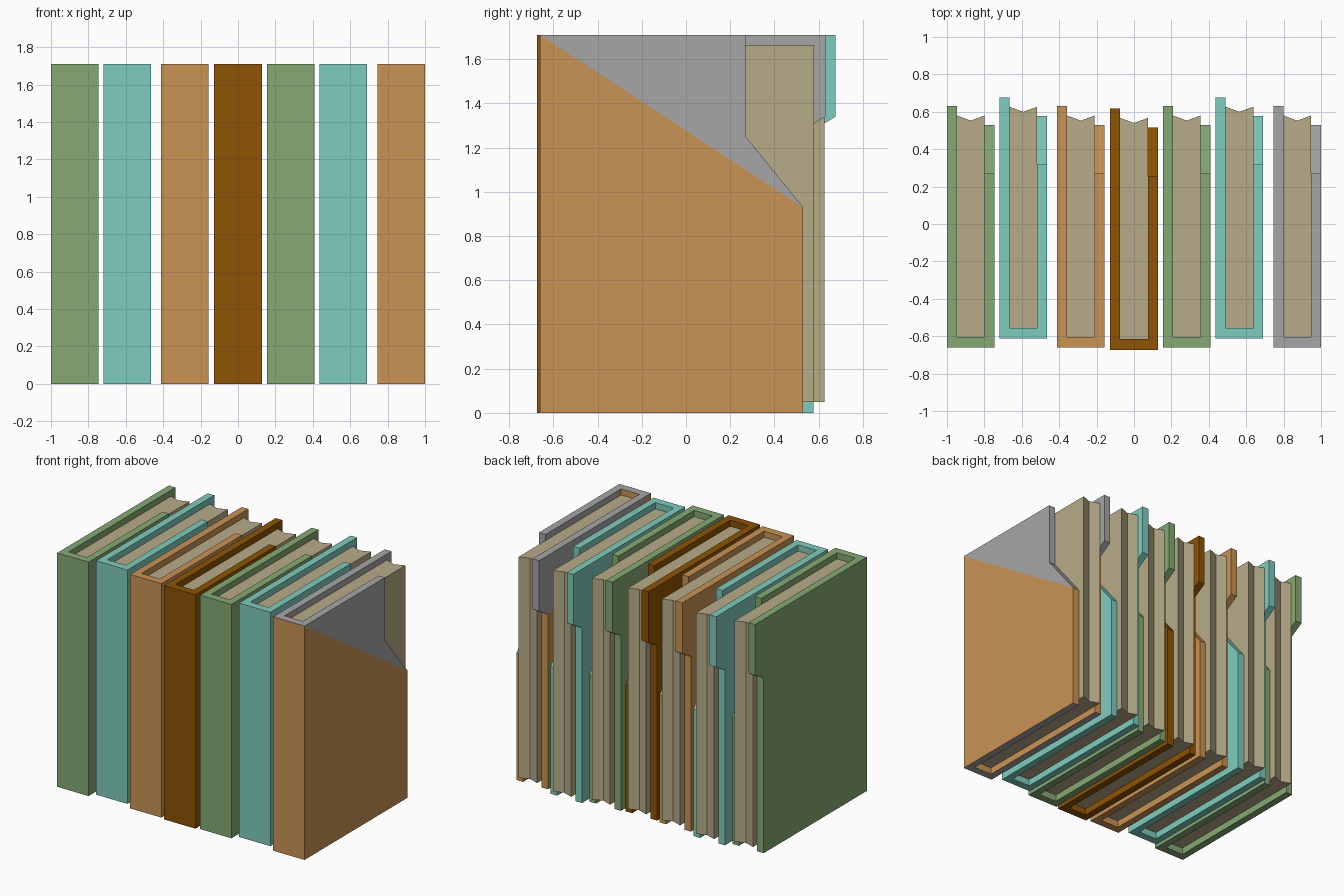
import bpy, bmesh

if "Cube" in bpy.data.objects:
    bpy.data.objects.remove(bpy.data.objects["Cube"])

H, T = 1.71, 0.053           # height, board thickness
FRONT, INNER = -0.66, -0.603


def material(name, rgb):
    m = bpy.data.materials.new(name)
    m.diffuse_color = [(c / 255) ** 2.2 for c in rgb] + [1]
    m.use_nodes = True
    m.node_tree.nodes["Principled BSDF"].inputs["Base Color"].default_value = m.diffuse_color
    return m


green = material("green", (133, 168, 116))
teal = material("teal", (126, 203, 188))
orange = material("orange", (200, 146, 86))
brown = material("brown", (140, 84, 12))
grey = material("grey", (165, 165, 165))
paper = material("paper", (182, 170, 135))

# back edges of the two boards as (y, z), bottom to top
LEFT = [(0.53, 0), (0.53, 1.28), (0.63, 1.34), (0.63, H)]
RIGHT = [(0.53, 0), (0.53, 0.93), (0.27, 1.25), (0.27, H)]


def mesh_object(name, faces, mats, loc):
    """Build an object from (points, material index) faces, welding corners."""
    bm = bmesh.new()
    for pts, mi in faces:
        bm.faces.new([bm.verts.new(p) for p in pts]).material_index = mi
    bmesh.ops.remove_doubles(bm, verts=bm.verts, dist=1e-4)
    bmesh.ops.recalc_face_normals(bm, faces=bm.faces)
    me = bpy.data.meshes.new(name)
    bm.to_mesh(me)
    bm.free()
    for m in mats:
        me.materials.append(m)
    ob = bpy.data.objects.new(name, me)
    ob.location = loc
    bpy.context.collection.objects.link(ob)


def cover(name, w, main, upper, loc):
    a, b = w / 2, w / 2 - T
    faces = []
    for chain, s in ((LEFT, -1), (RIGHT, 1)):
        # outer and inner side, each split from the top front corner
        for x, yf in ((a * s, FRONT), (b * s, INNER)):
            c = [(x, y, z) for y, z in chain]
            bot, top = (x, yf, 0), (x, yf, H)
            faces += [([bot, c[0], c[1], top], 0), ([top, c[1], c[2], c[3]], 1)]
        # back edge strips
        for i, ((y0, z0), (y1, z1)) in enumerate(zip(chain, chain[1:])):
            faces.append(([(a * s, y0, z0), (a * s, y1, z1),
                           (b * s, y1, z1), (b * s, y0, z0)], min(i, 1)))
    # spine, outside and inside
    for x, y in ((a, FRONT), (b, INNER)):
        faces.append(([(-x, y, 0), (x, y, 0), (x, y, H), (-x, y, H)], 0))
    # U-shaped rims
    for z, k in ((0, 0), (H, 3)):
        yl, yr = LEFT[k][0], RIGHT[k][0]
        u = [(-a, FRONT), (a, FRONT), (a, yr), (b, yr), (b, INNER),
             (-b, INNER), (-b, yl), (-a, yl)]
        faces.append(([(x, y, z) for x, y in u], 1))
    mesh_object(name, faces, [main, upper], loc)


def pages(name, w, loc):
    # page block with a shallow V groove in the fore edge
    b = w / 2 - T
    p = [(-b, INNER), (b, INNER), (b, 0.58), (0, 0.553), (-b, 0.58)]
    lo = [(x, y, 0.05) for x, y in p]
    hi = [(x, y, 1.665) for x, y in p]
    faces = [(lo, 0), (hi, 0)]
    for i in range(5):
        j = (i + 1) % 5
        faces.append(([lo[i], lo[j], hi[j], hi[i]], 0))
    mesh_object(name, faces, [paper], loc)


# centre x, y offset, main colour, upper colour
books = [(-0.873, 0, green, green), (-0.592, 0.047, teal, teal),
         (-0.284, 0, orange, orange), (0, -0.013, brown, brown),
         (0.282, 0, green, green), (0.564, 0.047, teal, teal),
         (0.873, 0, orange, grey)]
for n, (x, dy, main, upper) in enumerate(books, 1):
    cover(f"book_cover_{n}", 0.254, main, upper, (x, dy, 0))
    pages(f"book_pages_{n}", 0.254, (x, dy, 0))
